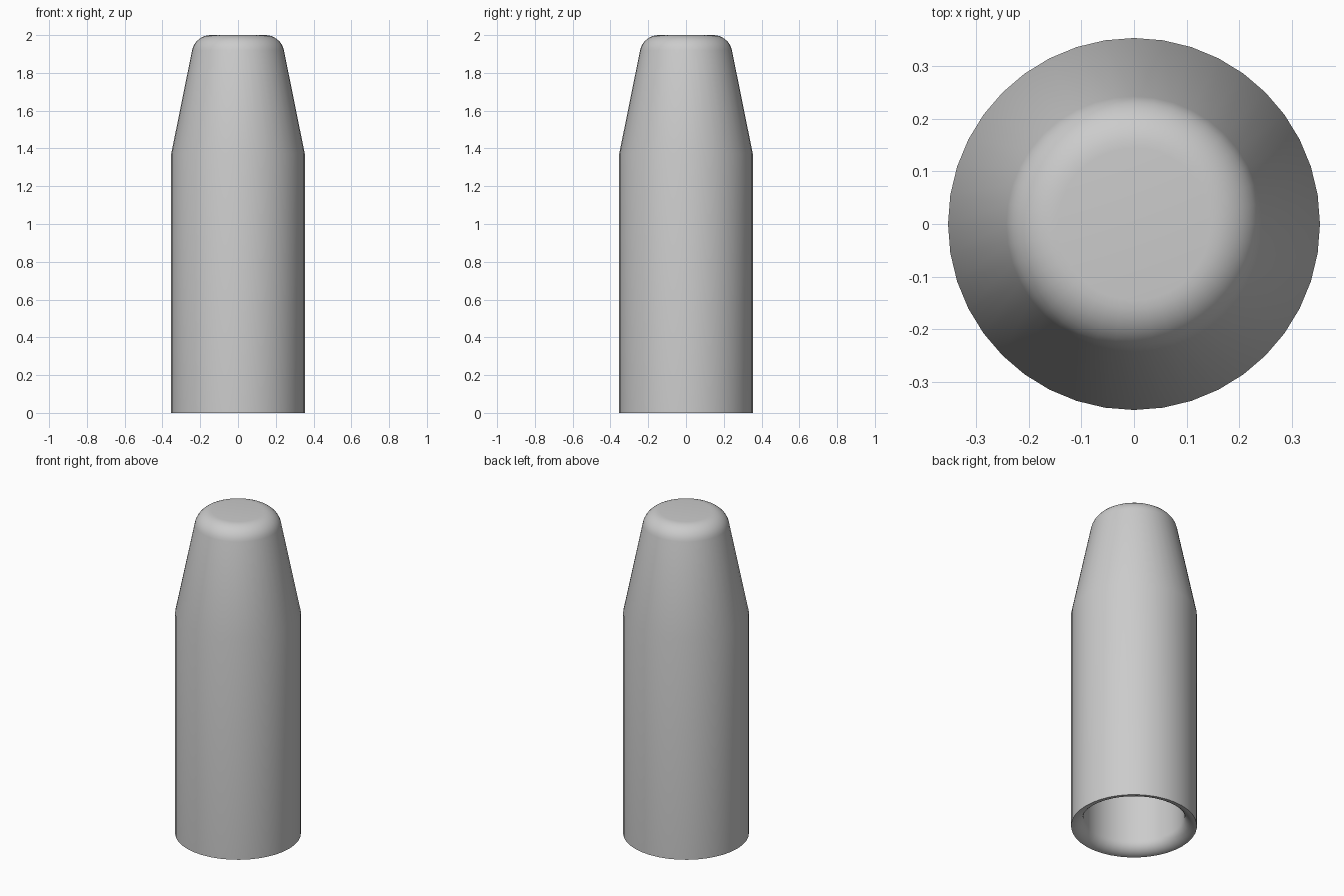
import bpy
import bmesh
import math
from mathutils import Vector

SIDES = 40
OUTER, INNER = 0.354, 0.284
SHOULDER = 1.37
HEIGHT = 2.0

old = bpy.data.objects.get("Cube")
if old:
    bpy.data.objects.remove(old, do_unlink=True)

grey = bpy.data.materials.new("plain_grey")
grey.use_nodes = True
colour = (0.6, 0.6, 0.6, 1)
grey.diffuse_color = colour
grey.node_tree.nodes["Principled BSDF"].inputs["Base Color"].default_value = colour


def arc(centre, radius, start, end, steps):
    """Profile points (radius, height) along an arc, angles in degrees."""
    points = []
    for i in range(steps + 1):
        a = math.radians(start + (end - start) * i / steps)
        points.append((centre[0] + radius * math.cos(a),
                       centre[1] + radius * math.sin(a)))
    return points


def lathe(name, profile):
    """Revolve a profile that starts and ends on the z axis."""
    bm = bmesh.new()
    verts = [bm.verts.new((r, 0, z)) for r, z in profile]
    edges = [bm.edges.new(pair) for pair in zip(verts, verts[1:])]
    bmesh.ops.spin(bm, geom=verts + edges, cent=(0, 0, 0), axis=(0, 0, 1),
                   angle=math.tau, steps=SIDES, use_merge=True)
    bmesh.ops.remove_doubles(bm, verts=bm.verts, dist=0.0001)
    bmesh.ops.recalc_face_normals(bm, faces=bm.faces)
    mesh = bpy.data.meshes.new(name)
    bm.to_mesh(mesh)
    bm.free()
    mesh.materials.append(grey)
    obj = bpy.data.objects.new(name, mesh)
    bpy.context.collection.objects.link(obj)
    bpy.ops.object.select_all(action="DESELECT")
    obj.select_set(True)
    bpy.context.view_layer.objects.active = obj
    bpy.ops.object.shade_smooth_by_angle(angle=math.radians(30))
    return obj


wall = OUTER - INNER
taper = 11.4

# Outside: flat top, rounded top edge, tapered neck, straight side
profile = [(0, HEIGHT)]
profile += arc((0.145, HEIGHT - 0.1), 0.1, 90, taper, 8)
profile += [(OUTER, SHOULDER), (OUTER, 0)]

# Rounded mouth, then a cavity that follows the outside
profile += arc((OUTER, wall), wall, 270, 180, 8)[1:]
profile += [(INNER, SHOULDER)]
profile += arc((0.145, HEIGHT - 0.1), 0.1 - wall, taper, 90, 4)
profile += [(0, HEIGHT - wall)]

lathe("hollow_tapered_cap", profile)
